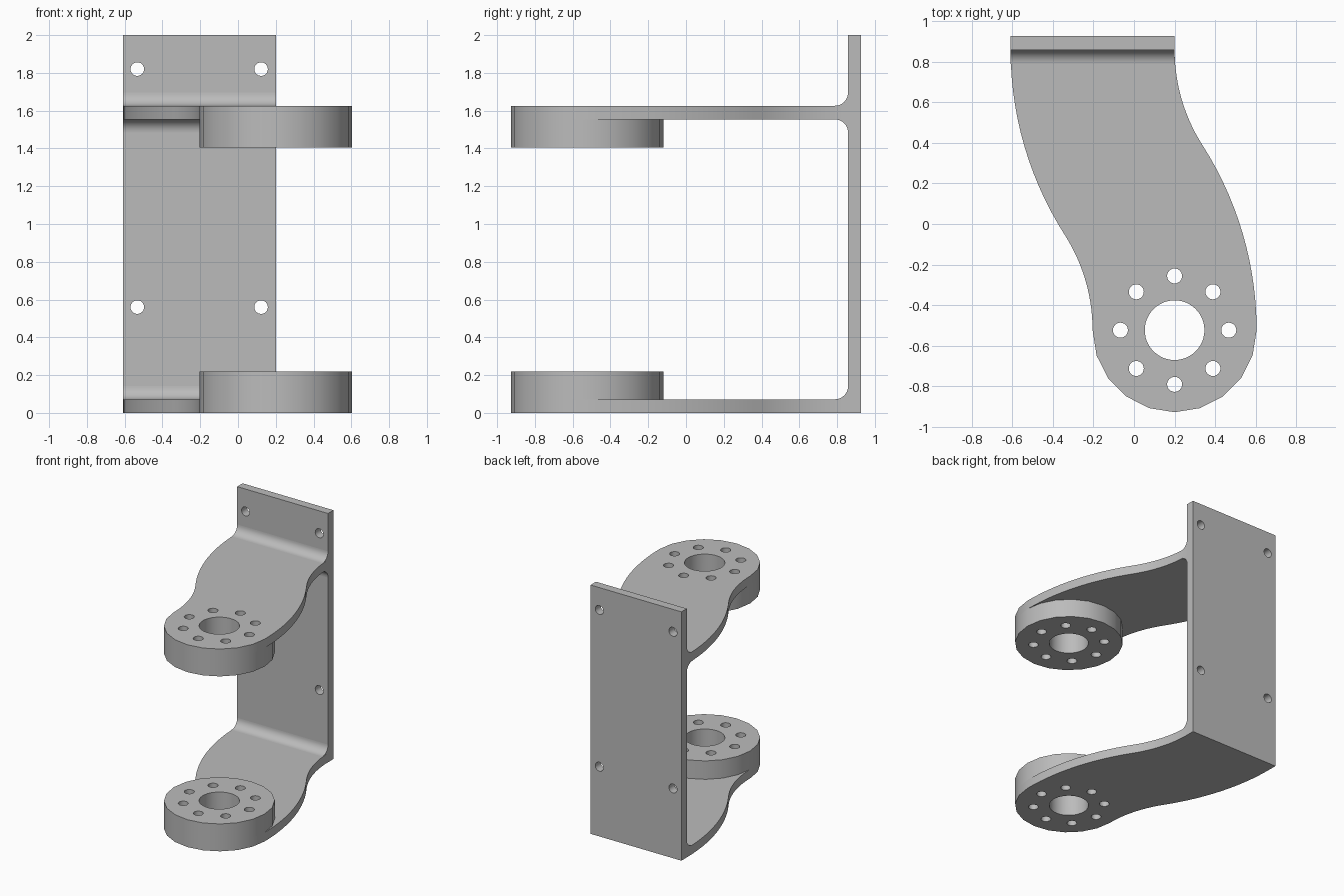
import bpy, bmesh
from math import sin, cos, pi, atan, radians

if "Cube" in bpy.data.objects:
    bpy.data.objects.remove(bpy.data.objects["Cube"])

grey = bpy.data.materials.new("plain grey")
grey.use_nodes = True
COLOUR = (0.5, 0.5, 0.5, 1)
grey.diffuse_color = COLOUR
grey.node_tree.nodes["Principled BSDF"].inputs["Base Color"].default_value = COLOUR

R = 0.404                       # boss radius, half the arm width
CX, CY = 0.2, -0.523            # boss centre
RIGHT, LEFT = CX, CX - 2 * R    # back plate sides
FACE, BACK = 0.858, 0.927       # back plate front and rear
THICK, BOSS_H, FILLET = 0.072, 0.22, 0.07
UPPER_TOP = 1.626


def prism(bm, points, offset):
    """Extrude a closed outline of 3D points by an offset."""
    face = bm.faces.new([bm.verts.new(p) for p in points])
    ext = bmesh.ops.extrude_face_region(bm, geom=[face])["geom"]
    verts = [v for v in ext if isinstance(v, bmesh.types.BMVert)]
    bmesh.ops.translate(bm, vec=offset, verts=verts)


def finish(name, bm):
    bmesh.ops.recalc_face_normals(bm, faces=bm.faces)
    mesh = bpy.data.meshes.new(name)
    bm.to_mesh(mesh)
    bm.free()
    mesh.materials.append(grey)
    ob = bpy.data.objects.new(name, mesh)
    bpy.context.collection.objects.link(ob)
    return ob


def solid(name, points, offset):
    bm = bmesh.new()
    prism(bm, points, offset)
    return finish(name, bm)


def circle(x, y, r, n):
    return [(x + r * cos(2 * pi * i / n), y + r * sin(2 * pi * i / n)) for i in range(n)]


def activate(ob):
    bpy.ops.object.select_all(action='DESELECT')
    ob.select_set(True)
    bpy.context.view_layer.objects.active = ob


def cut(ob, cutter):
    mod = ob.modifiers.new("holes", 'BOOLEAN')
    mod.operation = 'DIFFERENCE'
    mod.solver = 'EXACT'
    mod.object = cutter
    activate(ob)
    bpy.ops.object.modifier_apply(modifier=mod.name)


def s_edge(x, first, steps=14):
    """S curve of two tangent arcs, from the plate to the side of the boss."""
    theta = 2 * atan(R / (FACE - CY))
    total = R / (1 - cos(theta))
    r1 = total * first
    r2 = total - r1
    angles = [theta * i / steps for i in range(steps + 1)]
    upper = [(x + r1 * (1 - cos(a)), FACE - r1 * sin(a)) for a in angles]
    lower = [(x + R - r2 * (1 - cos(a)), CY + r2 * sin(a)) for a in angles[-2::-1]]
    return upper + lower


# Cutters: bolt circle with centre bore, and plate screw holes
bm = bmesh.new()
rings = [circle(CX, CY, 0.147, 48)]
rings += [circle(x, y, 0.037, 24) for x, y in circle(CX, CY, 0.267, 8)]
for ring in rings:
    prism(bm, [(x, y, -0.5) for x, y in ring], (0, 0, 3))
bolt_cutter = finish("bolt_cutter", bm)

bm = bmesh.new()
for x in (-0.533, 0.122):
    for z in (0.56, 1.82):
        prism(bm, [(a, 0.5, b) for a, b in circle(x, z, 0.036, 24)], (0, 1, 0))
screw_cutter = finish("screw_cutter", bm)

# Back plate
corners = [(LEFT, FACE), (RIGHT, FACE), (RIGHT, BACK), (LEFT, BACK)]
plate = solid("back_plate", [(x, y, 0) for x, y in corners], (0, 0, 2))
cut(plate, screw_cutter)
parts = [plate]

# Arm outline: inner bend on the right, outer bend on the left, round nose
nose = [(CX + R * cos(a), CY - R * sin(a)) for a in [pi * i / 10 for i in range(1, 10)]]
outline = s_edge(RIGHT, 0.34) + nose + s_edge(LEFT, 0.66)[::-1]


def fillet(name, z, direction):
    """Concave strip between an arm surface at z and the plate."""
    arc = [(FACE - FILLET * (1 - sin(a)), z + direction * FILLET * (1 - cos(a)))
           for a in [pi / 2 * i / 10 for i in range(11)]]
    section = arc + [(FACE, z)]
    return solid(name, [(LEFT, y, h) for y, h in section], (RIGHT - LEFT, 0, 0))


# Arms and bosses
for side, arm_z, boss_z in (("lower", 0, THICK),
                            ("upper", UPPER_TOP - THICK, UPPER_TOP - BOSS_H)):
    arm = solid(side + "_arm", [(x, y, arm_z) for x, y in outline], (0, 0, THICK))
    boss = solid(side + "_boss", [(x, y, boss_z) for x, y in circle(CX, CY, R, 20)],
                 (0, 0, BOSS_H - THICK))
    for ob in (arm, boss):
        cut(ob, bolt_cutter)
        parts.append(ob)

# Fillets where the arms meet the plate
parts.append(fillet("lower_fillet", THICK, 1))
parts.append(fillet("upper_fillet_top", UPPER_TOP, 1))
parts.append(fillet("upper_fillet_under", UPPER_TOP - THICK, -1))

for cutter in (bolt_cutter, screw_cutter):
    bpy.data.objects.remove(cutter)
for ob in parts:
    activate(ob)
    bpy.ops.object.shade_smooth_by_angle(angle=radians(30))
